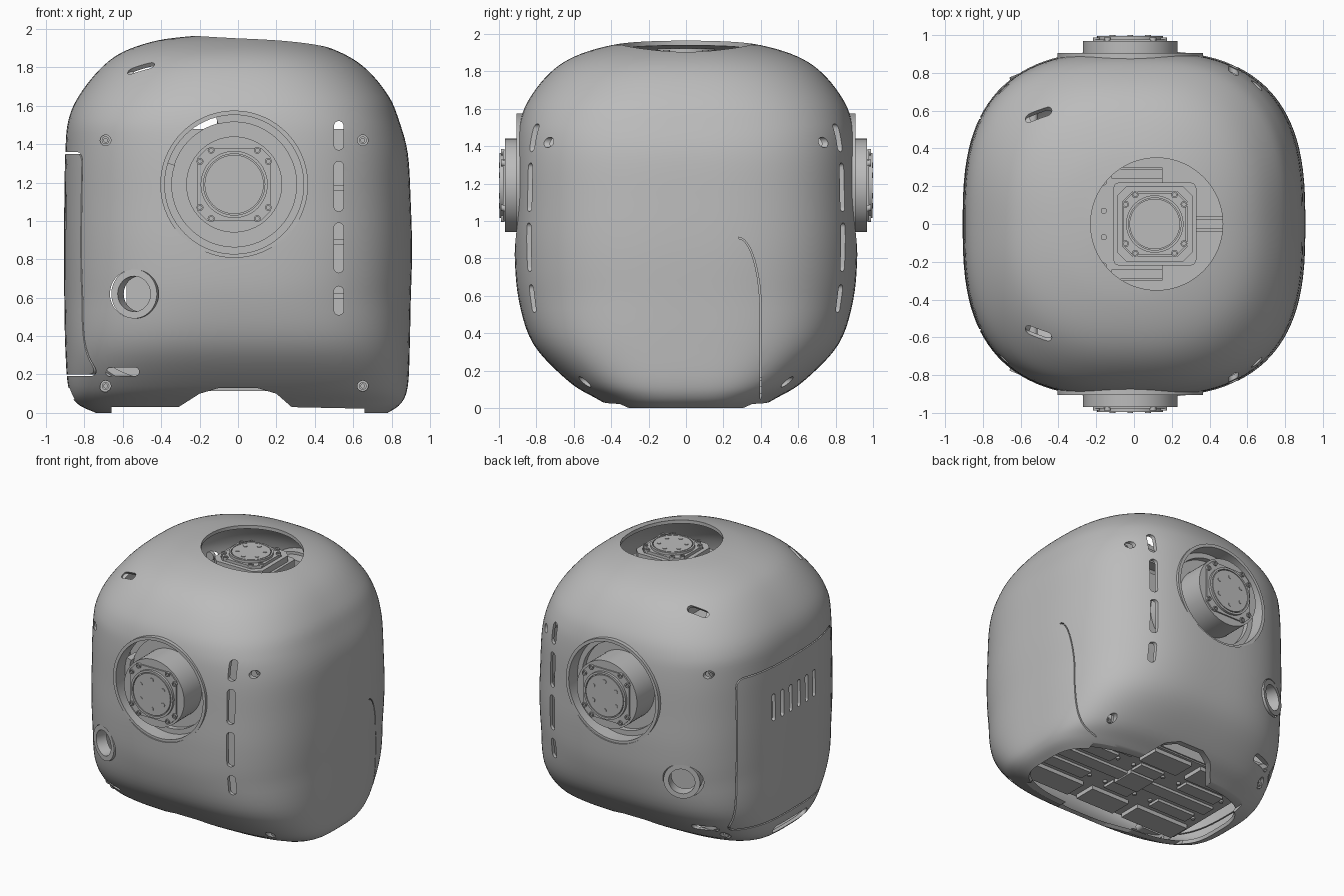
import bpy, bmesh, math
from math import cos, sin, pi, radians
from mathutils import Matrix, Vector

old = bpy.data.objects.get("Cube")
if old:
    bpy.data.objects.remove(old)


def material(name, rgb):
    m = bpy.data.materials.new(name)
    m.use_nodes = True
    m.diffuse_color = (*rgb, 1)
    m.node_tree.nodes["Principled BSDF"].inputs["Base Color"].default_value = (*rgb, 1)
    return m


GREY = material("light grey", (0.5, 0.5, 0.5))


def finish(name, bm, angle=35):
    bmesh.ops.recalc_face_normals(bm, faces=bm.faces)
    me = bpy.data.meshes.new(name)
    bm.to_mesh(me)
    bm.free()
    ob = bpy.data.objects.new(name, me)
    bpy.context.collection.objects.link(ob)
    me.materials.append(GREY)
    smooth(ob, angle)
    return ob


def smooth(ob, angle):
    bpy.ops.object.select_all(action='DESELECT')
    ob.select_set(True)
    bpy.context.view_layer.objects.active = ob
    bpy.ops.object.shade_smooth_by_angle(angle=radians(angle))


def rounded(hw, hh, r, n=6):
    """Outline of a rounded rectangle."""
    pts = []
    for k, (sx, sy) in enumerate([(1, 1), (-1, 1), (-1, -1), (1, -1)]):
        for i in range(n + 1):
            a = (k + i / n) * pi / 2
            pts.append((sx * (hw - r) + r * cos(a), sy * (hh - r) + r * sin(a)))
    return pts


def circle(r, n=48):
    return [(r * cos(2 * pi * i / n), r * sin(2 * pi * i / n)) for i in range(n)]


def prism(bm, pts, z0, z1, M=Matrix()):
    """Solid extrusion of an outline along local z."""
    lo, hi = [[bm.verts.new(M @ Vector((x, y, z))) for x, y in pts] for z in (z0, z1)]
    bm.faces.new(lo)
    bm.faces.new(hi)
    for i in range(len(pts)):
        j = (i + 1) % len(pts)
        bm.faces.new((lo[i], lo[j], hi[j], hi[i]))


def frame(bm, outer, inner, z0, z1, M=Matrix(), closed=True):
    """Extruded band between two outlines."""
    rows = [[bm.verts.new(M @ Vector((x, y, z))) for x, y in p]
            for p, z in ((outer, z0), (outer, z1), (inner, z1), (inner, z0))]
    n = len(outer)
    for i in range(n if closed else n - 1):
        j = (i + 1) % n
        for k in range(4):
            a, b = rows[k], rows[(k + 1) % 4]
            bm.faces.new((a[i], a[j], b[j], b[i]))
    if not closed:
        bm.faces.new([r[0] for r in rows])
        bm.faces.new([r[-1] for r in rows])


def box(bm, x0, x1, y0, y1, z0, z1):
    prism(bm, [(x0, y0), (x1, y0), (x1, y1), (x0, y1)], z0, z1)


def axis_y(x, z, s):
    """Local z points to s * y, local y stays up."""
    return Matrix(((1, 0, 0, x), (0, 0, s, 0), (0, 1, 0, z), (0, 0, 0, 1)))


def axis_x(y, z, s):
    """Local z points to s * x, local y stays up."""
    return Matrix(((0, 0, s, 0), (1, 0, 0, y), (0, 1, 0, z), (0, 0, 0, 1)))


# Shell sections: height, reach to -x, reach to +x, half depth
SECTIONS = [(0.0, .74, .78, .39), (.05, .84, .85, .48), (.14, .885, .885, .625),
            (.34, .90, .895, .815), (.58, .905, .90, .895), (.84, .907, .907, .917),
            (1.1, .905, .90, .915), (1.35, .90, .885, .91), (1.52, .885, .84, .89),
            (1.65, .83, .785, .84), (1.79, .72, .67, .73), (1.88, .60, .53, .595),
            (1.94, .42, .34, .40), (1.965, .22, .13, .19)]


def shell_rings(sub=5):
    S = [Vector(s) for s in SECTIONS]
    for i in range(len(S) - 1):
        p0, p1, p2, p3 = S[max(i - 1, 0)], S[i], S[i + 1], S[min(i + 2, len(S) - 1)]
        for k in range(sub):
            t = k / sub
            yield .5 * (2 * p1 + (p2 - p0) * t + (2 * p0 - 5 * p1 + 4 * p2 - p3) * t ** 2
                        + (3 * p1 - p0 - 3 * p2 + p3) * t ** 3)
    yield S[-1]


bm = bmesh.new()
N, prev = 112, None
for z, left, right, depth in shell_rings():
    e = 2 / (2.8 + max(0, .6 - z) - max(0, z - 1.5))
    ring = []
    for i in range(N):
        a = 2 * pi * (i + .5) / N
        c, s = cos(a), sin(a)
        x = math.copysign(abs(c) ** e, c) * (right if c > 0 else left)
        ring.append(bm.verts.new((x, math.copysign(abs(s) ** e, s) * depth, z)))
    if prev:
        for i in range(N):
            j = (i + 1) % N
            bm.faces.new((prev[i], prev[j], ring[j], ring[i]))
    prev = ring
bm.faces.new(prev)
shell = finish("body_shell", bm)
solid = shell.modifiers.new("thickness", 'SOLIDIFY')
solid.thickness, solid.offset = .025, -1

# Openings in the shell
SLOTS = [(.51, .66), (.73, .99), (1.05, 1.31), (1.37, 1.52)]
SCREWS = [(-.69, 1.42), (.65, 1.42), (-.69, .14), (.65, .14)]
cut = bmesh.new()
prism(cut, circle(.35, 64), 1.7, 2.1, Matrix.Translation((.12, 0, 0)))
prism(cut, [(-.66, -.2), (.66, -.2), (.66, .022), (.28, .03), (.2, .1), (.1, .13), (-.1, .13),
            (-.2, .1), (-.31, .03), (-.66, .03)], -1, 1, axis_y(0, 0, 1))
for s in (-1, 1):
    prism(cut, circle(.38, 64), .62, 1.1, axis_y(-.02, 1.19, s))
    prism(cut, circle(.127), .62, 1.1, axis_y(-.54, .62, s))
    for z0, z1 in SLOTS:
        prism(cut, rounded(.025, (z1 - z0) / 2, .0249), .62, 1.1, axis_y(.525, (z0 + z1) / 2, s))
    for x, z in SCREWS:
        prism(cut, circle(.028, 20), .48, 1.1, axis_y(x, z, s))
    prism(cut, rounded(.085, .022, .021), .6, 1.0, axis_y(-.6, .215, s))
    tilt = Matrix.Translation((-.505, s * .6, 1.82)) @ Matrix.Rotation(radians(-40 * s), 4, 'X')
    prism(cut, rounded(.07, .027, .026), -.08, .1, tilt @ Matrix.Rotation(radians(5 * s), 4, 'Z'))
# Side door seam, service panel seam, vents and lower slot
seam = [[(.4 + d, -.1)] + [(.28 + (.12 + d) * cos(a), .5 + (.41 + d) * sin(a))
                           for a in [pi / 2 * i / 12 for i in range(13)]] for d in (.004, -.004)]
frame(cut, seam[0], seam[1], .67, 1.1, axis_x(0, 0, 1), False)
frame(cut, rounded(.565, .583, .06), rounded(.556, .574, .051), .64, 1.1, axis_x(0, .775, -1))
for i in range(6):
    prism(cut, rounded(.017, .1, .0165), .7, 1.1, axis_x(.24 - .096 * i, 1.05, -1))
prism(cut, rounded(.2, .03, .029), .6, 1.1, axis_x(0, .1, -1))
cutter = finish("shell_cutter", cut)
cutter.hide_render = True
boolean = shell.modifiers.new("openings", 'BOOLEAN')
boolean.operation, boolean.object, boolean.solver = 'DIFFERENCE', cutter, 'EXACT'
shell.data = bpy.data.meshes.new_from_object(shell.evaluated_get(bpy.context.evaluated_depsgraph_get()))
shell.modifiers.clear()
bpy.data.objects.remove(cutter)
smooth(shell, 30)


def actuator_face(bm, M, half, tip):
    """Chamfered mounting plate, output disc and bolts."""
    prism(bm, rounded(half, half, .05, 1), tip - .06, tip - .022, M)
    frame(bm, circle(half * .92), circle(half * .84), tip - .03, tip - .004, M)
    prism(bm, circle(half * .81), tip - .03, tip - .004, M)
    for i in range(6):
        a = pi / 6 + pi / 3 * i
        P = M @ Matrix.Translation((half * .57 * cos(a), half * .57 * sin(a), 0))
        prism(bm, circle(.015, 14), tip - .03, tip, P)
    for i in range(8):
        a = pi / 4 + pi / 2 * (i // 2) + radians(11 if i % 2 else -11)
        P = M @ Matrix.Translation((half * 1.13 * cos(a), half * 1.13 * sin(a), 0))
        frame(bm, circle(.018, 14), circle(.01, 14), tip - .03, tip - .012, P)


# Shoulder actuators, rims, collars and ports, front and back
for s, side in ((-1, "front"), (1, "back")):
    M = axis_y(-.02, 1.19, s)
    bm = bmesh.new()
    prism(bm, circle(.25, 64), .45, .968, M)
    actuator_face(bm, M, .19, 1.0)
    finish(side + "_shoulder_actuator", bm)

    bm = bmesh.new()
    frame(bm, circle(.385, 72), circle(.362, 72), .78, .906, M)
    finish(side + "_shoulder_rim", bm)

    bm = bmesh.new()
    arc = [radians(162 + 303 * i / 60) for i in range(61)]
    frame(bm, [(.365 * cos(a), .365 * sin(a)) for a in arc],
          [(.325 * cos(a), .325 * sin(a)) for a in arc], .70, .80, M, False)
    frame(bm, circle(.33), circle(.245), .70, .76, M)
    finish(side + "_shoulder_collar", bm)

    bm = bmesh.new()
    P = Matrix.Translation((-.54, s * .82, .62)) @ Matrix.Rotation(radians(22 * s), 4, 'Z') @ axis_y(0, 0, s)
    frame(bm, circle(.128), circle(.092), -.08, .004, P)
    finish(side + "_port_ring", bm)

    bm = bmesh.new()
    for x, z in SCREWS:
        y = .69 if z > 1 else .51
        prism(bm, circle(.032, 20), y - .04, y - .015, axis_y(x, z, s))
        frame(bm, circle(.02, 16), circle(.01, 16), y - .02, y, axis_y(x, z, s))
    finish(side + "_screws", bm)

    bm = bmesh.new()
    prism(bm, rounded(.09, .026, .025), .53, .59, axis_y(-.6, .215, s))
    finish(side + "_pocket_floor", bm)

# Top actuator with its mounting bracket
bm = bmesh.new()
T = Matrix.Translation((.11, 0, 0))
prism(bm, rounded(.22, .22, .03, 2), 1.48, 1.84, T)
frame(bm, rounded(.2, .2, .05, 1), rounded(.17, .17, .05, 1), 1.83, 1.885, T)
actuator_face(bm, T, .165, 1.925)
finish("neck_actuator", bm)

bm = bmesh.new()
box(bm, -.24, .15, -.3, .3, 1.68, 1.72)
for s in (-1, 1):
    box(bm, -.12, .15, s * .24, s * .29, 1.72, 1.77)
    box(bm, .33, .6, s * .03 - .01, s * .03 + .01, 1.6, 1.7)
for y in (-.22, -.07, .07, .22):
    prism(bm, circle(.016, 14), 1.72, 1.73, Matrix.Translation((-.16, y, 0)))
finish("neck_bracket", bm)

# Inner frame
bm = bmesh.new()
box(bm, -.58, .58, -.45, .45, .155, 1.48)
for s in (-1, 1):
    for z in (.61, .89, 1.17):
        box(bm, .45, .58, s * .45, s * .6, z - .015, z + .015)
finish("inner_frame", bm)

# Chassis plate with pads, ribs and bolts underneath
bm = bmesh.new()
box(bm, -.72, .74, -.44, .44, .145, .165)
for s in (-1, 1):
    for x0, x1 in ((-.68, -.24), (-.16, .16), (.24, .70)):
        box(bm, x0, x1, s * .25, s * .42, .115, .146)
        box(bm, x0 + .06, x1 - .06, s * .1, s * .2, .125, .146)
        for x in (x0 + .03, x1 - .03):
            prism(bm, circle(.014, 12), .13, .146, Matrix.Translation((x, s * .15, 0)))
box(bm, -.66, .68, -.05, .05, .125, .146)
box(bm, -.1, .1, -.09, .09, .115, .146)
finish("chassis_plate", bm)
